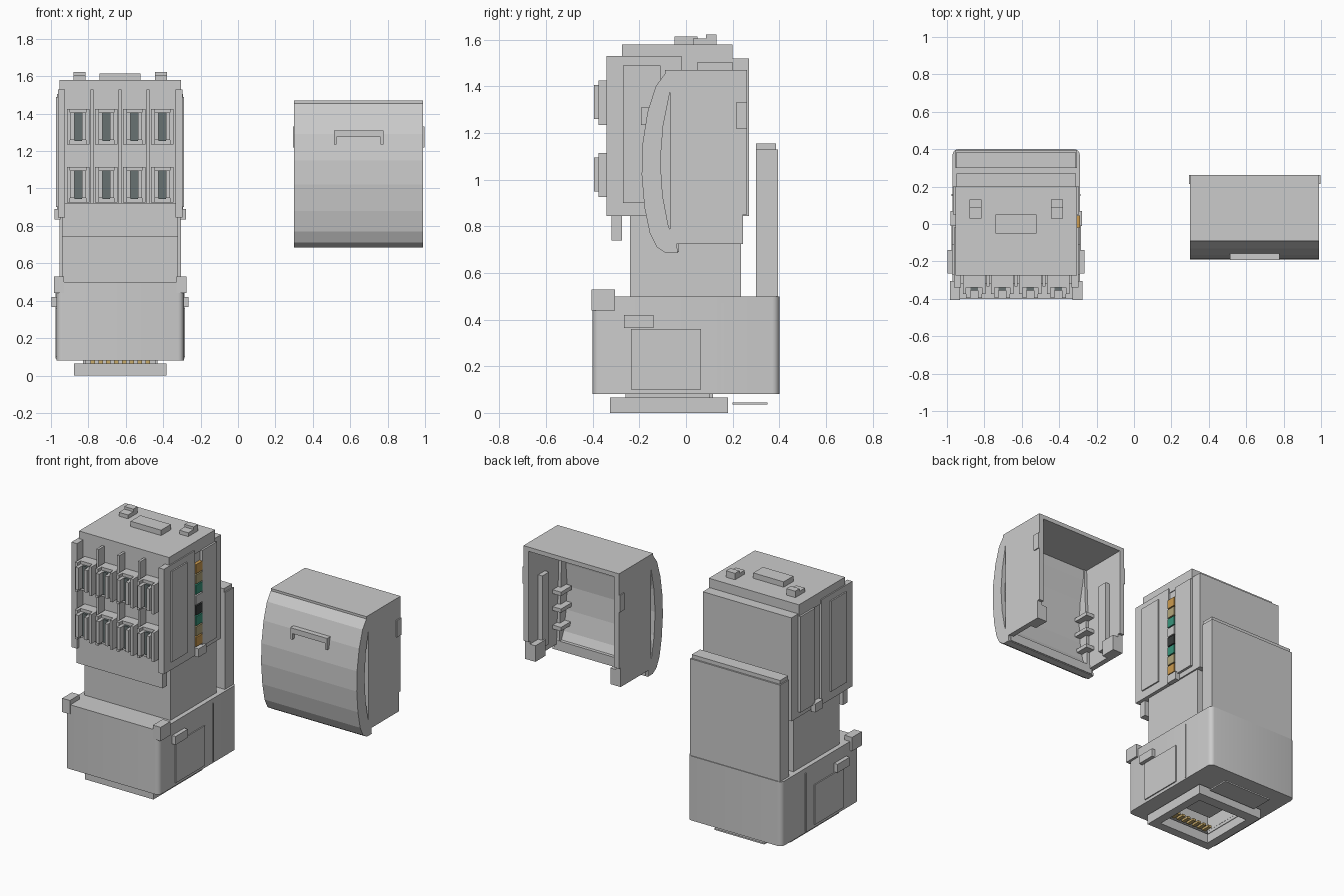
import bpy
import bmesh
import math

default_cube = bpy.data.objects.get("Cube")
if default_cube:
    bpy.data.objects.remove(default_cube, do_unlink=True)

JACK = -.63   # centre of the socket module
CAP = .645    # centre of the snap-on cover


def material(name, r, g, b):
    mat = bpy.data.materials.new(name)
    mat.use_nodes = True
    mat.diffuse_color = (r, g, b, 1)
    shader = mat.node_tree.nodes["Principled BSDF"]
    shader.inputs["Base Color"].default_value = (r, g, b, 1)
    shader.inputs["Roughness"].default_value = .6
    return mat


GREY = material("light grey plastic", .6, .6, .6)
STEEL = material("blade steel", .14, .17, .17)
GOLD = material("contact gold", .6, .42, .15)
ORANGE = material("label orange", .6, .33, .08)
TAN = material("label tan", .45, .38, .2)
GREEN = material("label green", .04, .3, .2)
BLACK = material("label black", .04, .045, .045)


def finish(name, bm, mat):
    bmesh.ops.recalc_face_normals(bm, faces=bm.faces)
    mesh = bpy.data.meshes.new(name)
    bm.to_mesh(mesh)
    bm.free()
    mesh.materials.append(mat)
    obj = bpy.data.objects.new(name, mesh)
    bpy.context.collection.objects.link(obj)
    return obj


def box(name, x, y, z, mat=GREY):
    bm = bmesh.new()
    bmesh.ops.create_cube(bm, size=1)
    for vert in bm.verts:
        for axis, span in enumerate((x, y, z)):
            low, high = min(span), max(span)
            vert.co[axis] = high if vert.co[axis] > 0 else low
    return finish(name, bm, mat)


def centred(name, half, y, z, middle=JACK, mat=GREY):
    return box(name, (middle - half, middle + half), y, z, mat)


def pair(name, near, far, y, z, middle=JACK, mat=GREY):
    for side, sign in (("left", 1), ("right", -1)):
        box(side + "_" + name, (middle + sign * near, middle + sign * far), y, z, mat)


def extrude_profile(name, points, x, mat=GREY):
    # side profile given as (y, z), swept along x
    bm = bmesh.new()
    face = bm.faces.new([bm.verts.new((x[0], py, pz)) for py, pz in points])
    swept = bmesh.ops.extrude_face_region(bm, geom=[face])["geom"]
    moved = [item for item in swept if isinstance(item, bmesh.types.BMVert)]
    bmesh.ops.translate(bm, verts=moved, vec=(x[1] - x[0], 0, 0))
    return finish(name, bm, mat)


# --- module base, with rounded upright edges and a socket cut in its underside
base = centred("base", .34, y=(-.4, .4), z=(.08, .5))
bm = bmesh.new()
bm.from_mesh(base.data)
uprights = [e for e in bm.edges if abs(e.verts[0].co.z - e.verts[1].co.z) > .1]
bmesh.ops.bevel(bm, geom=uprights, offset=.03, segments=4, profile=.5, affect="EDGES")
bm.to_mesh(base.data)
bm.free()
cutter = centred("socket_cutter", .185, y=(-.26, .1), z=(-.1, .24))
cutter.hide_render = True
cutter.hide_set(True)
cut = base.modifiers.new("socket", "BOOLEAN")
cut.object = cutter
cut.operation = "DIFFERENCE"
cut.solver = "EXACT"

# base side details
pair("side_panel", .33, .347, y=(-.235, .065), z=(.1, .36))
pair("side_block", .33, .366, y=(-.265, -.14), z=(.365, .42))
pair("front_clip", .3, .355, y=(-.405, -.305), z=(.44, .53))
pair("side_rib", .33, .345, y=(.15, .16), z=(.09, .47))

# plug rim on the underside, with contacts inside
pair("plug_rim_side", .19, .247, y=(-.325, .18), z=(0, .065))
centred("plug_rim_front", .19, y=(-.325, -.265), z=(0, .065))
centred("plug_rim_back", .19, y=(.11, .18), z=(0, .065))
pair("plug_collar_side", .186, .2, y=(-.26, .1), z=(.06, .09))
centred("plug_collar_back", .19, y=(.1, .115), z=(.06, .09))
centred("plug_tongue", .11, y=(-.15, .05), z=(.1, .24))
centred("release_latch", .18, y=(.2, .35), z=(.035, .045))
for i in range(8):
    offset = (i - 3.5) * .042
    centred("contact", .012, y=(-.25, -.19), z=(.065, .08), middle=JACK + offset, mat=GOLD)

# --- neck and back plate
centred("neck", .31, y=(-.24, .235), z=(.49, .85))
centred("back_plate", .325, y=(.3, .395), z=(.49, 1.13))
centred("back_plate_lip", .318, y=(.3, .385), z=(1.13, 1.155))

# --- head
centred("head", .32, y=(-.275, .27), z=(.845, 1.52))
centred("head_lid", .325, y=(-.275, .2), z=(1.5, 1.58))
centred("head_skirt", .31, y=(-.32, -.275), z=(.74, .92))
pair("comb_cheek", .295, .333, y=(-.34, -.02), z=(.845, 1.53))
pair("cheek_panel", .33, .342, y=(-.27, -.11), z=(.9, 1.49))
pair("rear_panel", .315, .337, y=(.05, .2), z=(.88, 1.505))
pair("strip_foot", .32, .352, y=(-.01, .07), z=(.835, .89))
centred("lid_bar", .11, y=(-.05, .05), z=(1.58, 1.615))
pair("lid_clip", .185, .25, y=(.03, .13), z=(1.58, 1.605))
pair("lid_clip_tip", .185, .25, y=(.085, .13), z=(1.6, 1.622))

# colour code strip on the left side
code = [ORANGE, TAN, GREEN, GREY, BLACK, GREEN, TAN, ORANGE]
for i, colour in enumerate(code):
    top = 1.44 - i * .068
    box("colour_code", (JACK + .315, JACK + .341), (-.018, .045), (top - .06, top), colour)

# comb dividers and wire terminals
for i in range(3):
    centred("comb_divider", .008, y=(-.335, -.27), z=(.92, 1.53), middle=JACK + (i - 1) * .15)
for column in range(4):
    middle = JACK + (column - 1.5) * .15
    for low in (.925, 1.235):
        high = low + .19
        pair("terminal_finger", .02, .042, y=(-.395, -.27), z=(low + .025, high - .02), middle=middle)
        pair("terminal_wall", .042, .06, y=(-.375, -.27), z=(low, high), middle=middle)
        centred("terminal_bottom", .045, y=(-.34, -.27), z=(low, low + .025), middle=middle)
        centred("terminal_top", .045, y=(-.34, -.27), z=(high - .02, high), middle=middle)
        centred("terminal_blade", .02, y=(-.355, -.27), z=(low + .02, high - .02),
                middle=middle, mat=STEEL)

# --- cover: faceted curved front, open back and open underside
outer = [(-.09, 1.455), (-.13, 1.4), (-.165, 1.29), (-.187, 1.15), (-.19, 1.02),
         (-.178, .88), (-.155, .77), (-.125, .71), (-.085, .685)]
inner = [(-.035, .685), (-.04, .725), (-.075, .8), (-.1, .93), (-.11, 1.08),
         (-.098, 1.23), (-.07, 1.37), (-.065, 1.44)]
extrude_profile("cover_front", outer + inner, (CAP - .345, CAP + .345))
centred("cover_top", .345, y=(-.09, .262), z=(1.442, 1.47))
pair("cover_wall", .31, .345, y=(-.068, .245), z=(.725, 1.45), middle=CAP)
pair("cover_wall_edge", .31, .345, y=(.24, .262), z=(.85, 1.45), middle=CAP)
for obj in [o for o in bpy.data.objects if o.name == "cover_top"]:
    for vert in obj.data.vertices:
        vert.co.x += CAP - JACK
for sign in (-1, 1):
    # recessed web behind the curved front
    extrude_profile("cover_web", inner[1:] + [(-.06, 1.44), (-.03, .725)],
                    (CAP + sign * .29, CAP + sign * .315))
centred("cover_bottom_lip", .33, y=(-.06, -.03), z=(.69, .75), middle=CAP)
pair("cover_lug", .34, .352, y=(.215, .262), z=(1.22, 1.33), middle=CAP)
pair("cover_foot", .27, .32, y=(.14, .245), z=(.725, .83), middle=CAP)
pair("cover_inner_rib", .28, .315, y=(.09, .16), z=(.78, 1.25), middle=CAP)
for height in (.84, .96, 1.07):
    pair("cover_guide_bar", .25, .315, y=(-.1, .01), z=(height, height + .025), middle=CAP)

# finger grip on the cover
centred("grip_bar", .133, y=(-.192, -.12), z=(1.275, 1.31), middle=CAP)
pair("grip_end", .118, .133, y=(-.192, -.12), z=(1.235, 1.28), middle=CAP)

# soften the rounded base edges only
bpy.ops.object.select_all(action="DESELECT")
base.select_set(True)
bpy.context.view_layer.objects.active = base
bpy.ops.object.shade_smooth_by_angle(angle=math.radians(35))
